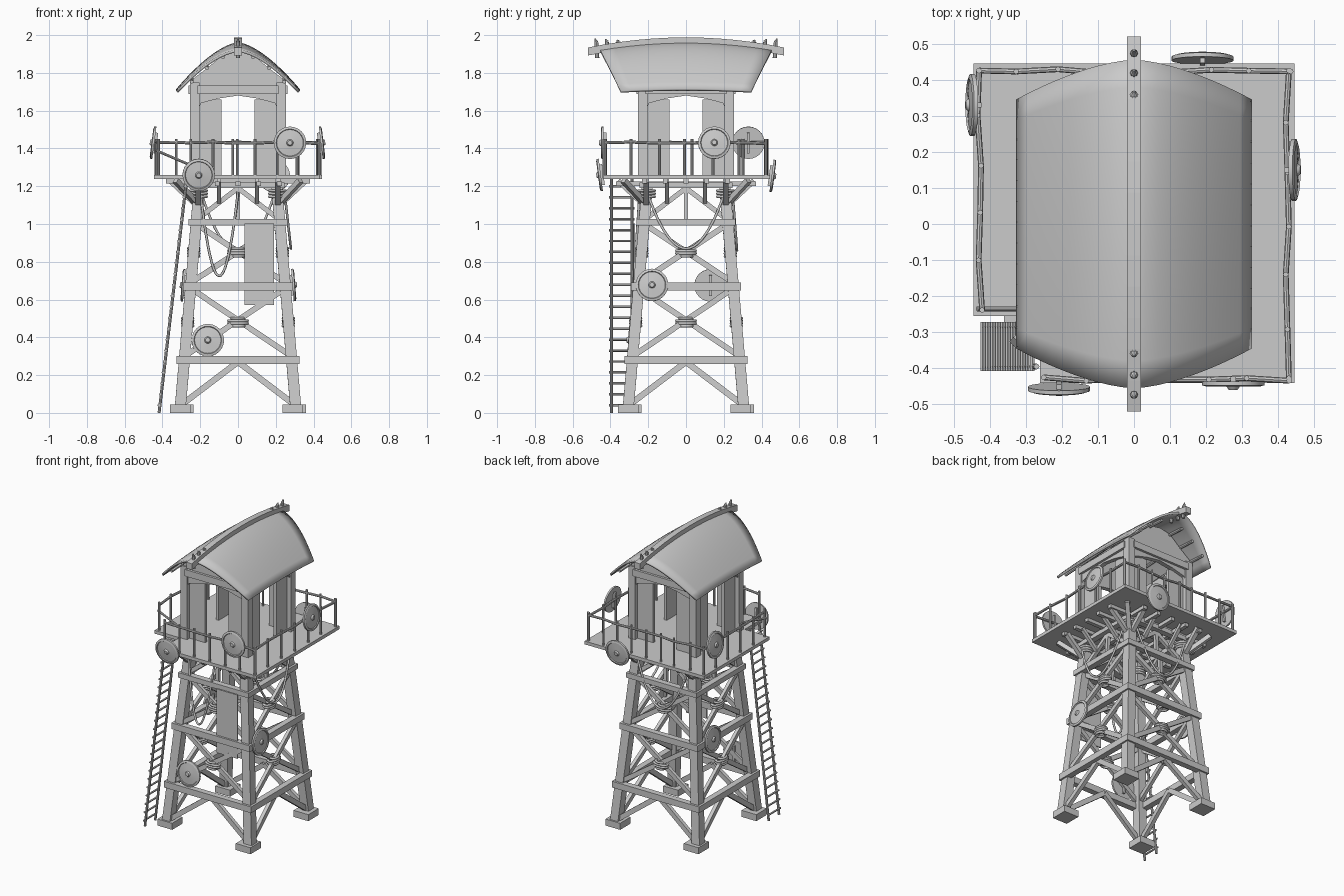
import bpy, bmesh
from math import sin, cos, pi
from mathutils import Vector as V, Matrix as M

if "Cube" in bpy.data.objects:
    bpy.data.objects.remove(bpy.data.objects["Cube"])

parts = {}

def bm_of(name):
    return parts.setdefault(name, bmesh.new())

def beam(name, a, b, w, t, out=(0, -1, 0)):
    """Rectangular timber from a to b; t is measured along 'out', w across it."""
    a, b = V(a), V(b)
    d = (b - a).normalized()
    x = d.cross(V(out)).normalized()
    y = d.cross(x)
    m = M((x * w, y * t, b - a)).transposed().to_4x4()
    bmesh.ops.create_cube(bm_of(name), size=1, matrix=M.Translation((a + b) / 2) @ m)

def box(name, c, s):
    bmesh.ops.create_cube(bm_of(name), size=1, matrix=M.Translation(c) @ M.Diagonal((*s, 1)))

def rod(name, a, b, r, n=8, r2=None):
    a, b = V(a), V(b)
    m = M.Translation((a + b) / 2) @ (b - a).to_track_quat('Z', 'Y').to_matrix().to_4x4()
    bmesh.ops.create_cone(bm_of(name), cap_ends=True, segments=n, radius1=r,
                          radius2=r if r2 is None else r2, depth=(b - a).length, matrix=m)

def prism(name, pts, vec):
    bm = bm_of(name)
    f = bm.faces.new([bm.verts.new(p) for p in pts])
    r = bmesh.ops.extrude_face_region(bm, geom=[f])
    bmesh.ops.translate(bm, vec=vec, verts=[v for v in r['geom'] if isinstance(v, bmesh.types.BMVert)])

def ropes(name, lines, r, closed=False):
    cu = bpy.data.curves.new(name, 'CURVE')
    cu.dimensions, cu.bevel_depth, cu.bevel_resolution = '3D', r, 1
    for pts in lines:
        s = cu.splines.new('POLY')
        s.points.add(len(pts) - 1)
        for p, q in zip(s.points, pts):
            p.co = (*q, 1)
        s.use_cyclic_u = closed
    bpy.context.collection.objects.link(bpy.data.objects.new(name, cu))

def turn(k, p):
    return M.Rotation(k * pi / 2, 3, 'Z') @ V(p)

def c(z):
    return .308 - .086 * z          # leg centre at height z

# Timber frame: every side is the front side turned by quarter turns
lash = []
for k in range(4):
    out = turn(k, (0, -1, 0))
    T = lambda *p: turn(k, p)
    beam('legs', T(-c(.02), -c(.02), .02), T(-c(1.22), -c(1.22), 1.22), .058, .058, out)
    box('feet', T(-.305, -.29, .022), (.11, .11, .044))
    for z, h in ((.28, .042), (.67, .042), (1.01, .034), (1.205, .03)):
        e = c(z) + .042
        beam('ring_beams', T(-e, -c(z) - .022, z), T(e, -c(z) - .022, z), h, .04, out)
    for s in (-1, 1):
        beam('foot_braces', T(s * .29, -c(.05), .05), T(0, -c(.27), .27), .032, .025, out)
        for z0, z1 in ((.3, .66), (.69, 1.0)):
            o = .011 * s
            beam('cross_braces', T(s * c(z0), -c(z0) + o, z0), T(-s * c(z1), -c(z1) + o, z1), .03, .022, out)
        beam('upper_braces', T(s * .21, -.22, 1.03), T(0, -.205, 1.19), .026, .022, out)
        # outriggers carrying the deck
        beam('deck_struts', T(s * .21, -.21, 1.09), T(s * .21, -.36, 1.23), .028, .028, T(1, 0, 0))
        beam('deck_struts', T(s * .1, -.21, 1.11), T(s * .1, -.33, 1.23), .022, .022, T(1, 0, 0))
    beam('deck_struts', T(-.21, -.21, 1.1), T(-.33, -.33, 1.23), .028, .028, T(1, -1, 0))
    beam('king_posts', T(0, -.215, 1.02), T(0, -.205, 1.2), .022, .022, out)
    # rope lashings at brace crossings and leg tops
    for z in (.48, .85):
        for dz, w in ((-.02, .032), (-.006, .05), (.008, .05), (.022, .034)):
            lash.append([T(w * cos(i * pi / 6), -c(z) + .028 * sin(i * pi / 6), z + dz) for i in range(12)])
    for dz in (0, .016, .032):
        lash.append([T(-c(1.15) + .042 * cos(i * pi / 6), -c(1.15) + .042 * sin(i * pi / 6), 1.145 + dz) for i in range(12)])
ropes('rope_lashings', lash, .008, True)

# Deck with ladder notch, and joists
prism('deck', [(-.445, .445, 1.238), (.445, .445, 1.238), (.445, -.44, 1.238), (-.26, -.44, 1.238),
               (-.26, -.255, 1.238), (-.445, -.255, 1.238)], (0, 0, .022))
for p in (-.22, -.11, 0, .11, .22):
    box('joists', (0, p, 1.227), (.76, .026, .024))
    box('joists', (p, 0, 1.212), (.026, .74, .024))

# Ladder
lx = lambda z: -.418 + .148 * z / 1.25
for y in (-.395, -.285):
    rod('ladder', (lx(0), y, 0), (lx(1.25), y, 1.25), .008)
for i in range(21):
    z = .04 + i * .058
    rod('ladder', (lx(z) - .006, -.408, z), (lx(z) - .006, -.272, z), .0065, 6)

# Railing posts and rails around the deck
zr = 1.43
runs = [((-.25, -.43), (.43, -.43), 7), ((.425, -.43), (.425, .425), 7),
        ((.43, .425), (-.43, .425), 9), ((-.43, .43), (-.425, -.235), 6)]
for j, (a, b, n) in enumerate(runs):
    a, b = V((*a, 0)), V((*b, 0))
    pts = []
    for i in range(n):
        p = a.lerp(b, i / (n - 1)) + V((.005 * sin(i * 2.1 + j), .005 * cos(i * 2.7 + j), 0))
        rod('rail_posts', p + V((0, 0, 1.24)), p + V((0, 0, 1.45)), .0075)
        pts.append(p + V((0, 0, zr + .004 * sin(i * 1.9))))
    for p, q in zip(pts, pts[1:]):
        rod('rails', p, q, .008)
rod('rails', (-.435, -.235, 1.39), (-.26, -.235, 1.315), .007)

# Cabin: four walls with arched openings, corner posts and inset panels
for k in range(4):
    T = lambda *p: turn(k, p)
    half = [(.25, 1.76), (.17, 1.82), (.08, 1.895), (0, 1.91)] if k % 2 == 0 else [(.25, 1.75), (0, 1.75)]
    right = [(.0, 1.68), (.1, 1.665), (.195, 1.64), (.21, 1.61), (.21, 1.26), (.25, 1.26)] + half
    for s in (-1, 1):
        prism('cabin_walls', [T(s * x, -.245, z) for x, z in right], T(0, .03, 0))
        beam('cabin_panels', T(s * .15, -.215, 1.26), T(s * .15, -.215, 1.66), .125, .02, T(0, -1, 0))
    beam('cabin_posts', T(-.228, -.228, 1.26), T(-.228, -.228, 1.75), .05, .05, T(0, -1, 0))
    beam('cabin_headers', T(-.215, -.25, 1.712), T(.215, -.25, 1.712), .045, .022, T(0, -1, 0))

# Curved roof
R = bm_of('roof')
nx, ny, grid = 20, 12, []
for i in range(nx + 1):
    x = -.327 + .654 * i / nx
    u = abs(x) / .327
    L = .455 - .11 * u ** 1.6
    row = []
    for j in range(ny + 1):
        y = L * (2 * j / ny - 1)
        row.append(R.verts.new((x, y, 1.962 - 1.41 * abs(x) ** 1.557 - (.04 - .03 * u) * (y / L) ** 2)))
    grid.append(row)
for i in range(nx):
    for j in range(ny):
        R.faces.new((grid[i][j], grid[i + 1][j], grid[i + 1][j + 1], grid[i][j + 1]))
# Purlins below the roof
for s in (-1, 1):
    for x in (.08, .165, .245):
        z = 1.93 - 1.41 * x ** 1.557
        rod('purlins', (s * x, -.36, z - .02), (s * x, 0, z), .01, 6)
        rod('purlins', (s * x, 0, z), (s * x, .36, z - .02), .01, 6)

# Crowned ridge beam with pegs
rz = lambda y: 1.968 - .2 * y * y
ys = [-.52 + 1.04 * i / 12 for i in range(13)]
prism('ridge_beam', [(-.02, y, rz(y) + .02) for y in ys] + [(-.02, y, rz(y) - .022) for y in ys[::-1]], (.04, 0, 0))
for s in (-1, 1):
    for y, h in ((.355, .005), (.415, .02), (.47, .032)):
        z = rz(y) + .02
        rod('ridge_pegs', (0, s * y, z - .065), (0, s * (y + .004), z + h * .5), .011, 8)
        rod('ridge_pegs', (0, s * (y + .004), z + h * .5), (0, s * (y + .012), z + h + .006), .011, 8, .003)

# Round shields with rim, boss and rear grip
prof = [(0, .022), (.012, .02), (.018, .011), (.07, .006), (.073, .011), (.086, .007), (.086, -.004), (0, -.005)]
def shield(pos, face, tilt):
    bm = bm_of('shields')
    m = M.Translation(pos) @ M.Rotation(face * pi / 2, 4, 'Z') @ M.Rotation(pi / 2 + tilt, 4, 'X')
    n = 24
    rings = [[bm.verts.new(m @ V((r * cos(2 * pi * i / n), r * sin(2 * pi * i / n), h))) for i in range(n)]
             for r, h in prof[1:-1]]
    for a, b in zip(rings, rings[1:]):
        for i in range(n):
            bm.faces.new((a[i], b[i], b[(i + 1) % n], a[(i + 1) % n]))
    bm.faces.new(rings[0])
    bm.faces.new(rings[-1][::-1])
    bmesh.ops.create_cube(bm_of('shield_grips'), size=1,
                          matrix=m @ M.Translation((0, 0, -.011)) @ M.Diagonal((.014, .11, .014, 1)))
for pos, face, tilt in (((.275, -.44, 1.43), 0, 0), ((-.208, -.455, 1.26), 0, .13), ((-.16, -.295, .385), 0, -.06),
                        ((.442, .15, 1.43), 1, -.12), ((.292, -.18, .677), 1, -.08),
                        ((.19, .457, 1.255), 2, .13), ((-.447, .33, 1.43), 3, -.13), ((-.288, .13, .675), 3, -.08)):
    shield(pos, face, tilt)

# Hanging cloth and slack ropes
box('hanging_cloth', (.113, -.275, .787), (.156, .008, .43))
def sag(a, b, low, bulge):
    a, b = V(a), V(b)
    out = []
    for i in range(21):
        t = i / 20
        p = a.lerp(b, t)
        w = 1 - (2 * t - 1) ** 2
        out.append(p + V(bulge) * w - V((0, 0, (min(a.z, b.z) - low) * w)))
    return out
ropes('slack_ropes', [sag((-.2, -.245, 1.18), (0, -.245, 1.17), .72, (0, -.03, 0)),
                      sag((.245, -.21, 1.18), (.245, .21, 1.18), .87, (.035, 0, 0)),
                      sag((.2, .245, 1.18), (-.2, .245, 1.18), .86, (0, .025, 0))], .007)

# Turn the collected parts into objects
for name, bm in parts.items():
    bmesh.ops.recalc_face_normals(bm, faces=bm.faces)
    me = bpy.data.meshes.new(name)
    bm.to_mesh(me)
    bm.free()
    ob = bpy.data.objects.new(name, me)
    bpy.context.collection.objects.link(ob)
    if name == 'roof':
        sm = ob.modifiers.new('thickness', 'SOLIDIFY')
        sm.thickness, sm.offset = .014, -1
    if name in ('roof', 'shields', 'rails', 'rail_posts', 'ridge_pegs'):
        bpy.context.view_layer.objects.active = ob
        ob.select_set(True)
        bpy.ops.object.shade_smooth_by_angle(angle=.6)
        ob.select_set(False)
